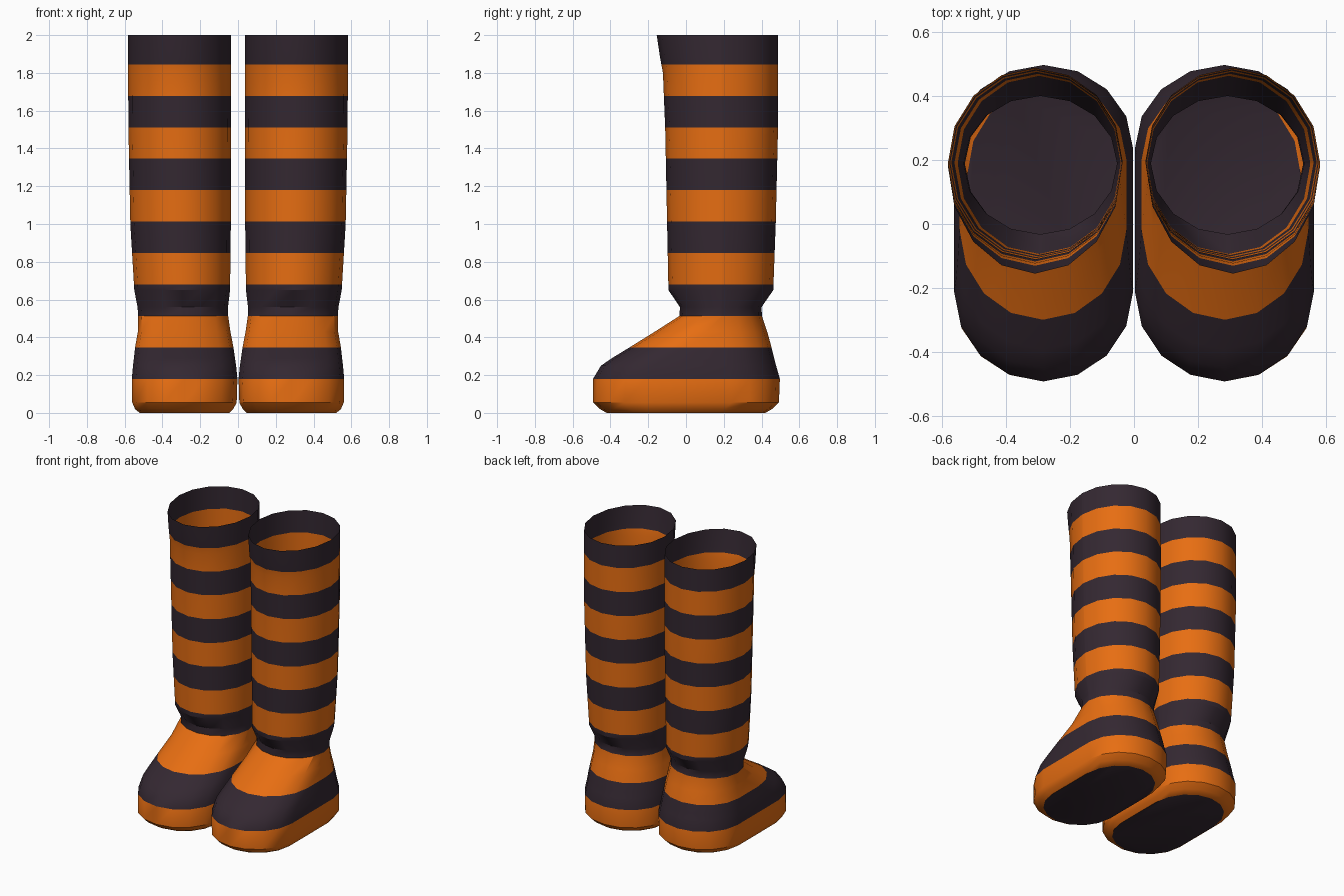
import bpy, bmesh, math

if "Cube" in bpy.data.objects:
    bpy.data.objects.remove(bpy.data.objects["Cube"])

STEP, OFFSET, N = 0.1665, 0.0135, 8   # stripe height, stripe start, segments per half ring


def make_material(name, color):
    m = bpy.data.materials.new(name)
    m.diffuse_color = (*color, 1)
    m.use_nodes = True
    m.node_tree.nodes["Principled BSDF"].inputs["Base Color"].default_value = m.diffuse_color
    return m


orange = make_material("orange", (0.80, 0.155, 0.006))
dark = make_material("dark plum", (0.034, 0.021, 0.031))

# Boot profile: z, inner x, outer x, front y, back y, front radius, back radius
PROFILE = [
    (0.005, 0.045, 0.520, -0.42, 0.42, 0.24, 0.26),
    (0.020, 0.025, 0.545, -0.455, 0.455, 0.25, 0.25),
    (0.055, 0.007, 0.560, -0.492, 0.492, 0.27, 0.25),
    (0.180, 0.003, 0.562, -0.492, 0.497, 0.28, 0.26),
    (0.250, 0.010, 0.556, -0.450, 0.477, 0.28, 0.26),
    (0.290, 0.016, 0.551, -0.392, 0.467, 0.28, 0.25),
    (0.346, 0.024, 0.545, -0.300, 0.453, 0.28, 0.25),
    (0.430, 0.040, 0.530, -0.165, 0.430, 0.27, 0.23),
    (0.512, 0.052, 0.528, -0.035, 0.402, 0.22, 0.21),
    (0.560, 0.053, 0.532, -0.032, 0.400, 0.22, 0.21),
    (0.650, 0.042, 0.549, -0.093, 0.462, 0.28, 0.27),
    (1.000, 0.038, 0.570, -0.100, 0.475, 0.29, 0.28),
    (1.500, 0.036, 0.580, -0.110, 0.487, 0.30, 0.29),
    (1.800, 0.037, 0.582, -0.122, 0.488, 0.31, 0.30),
    (1.880, 0.037, 0.582, -0.137, 0.488, 0.32, 0.30),
    (2.000, 0.037, 0.582, -0.155, 0.488, 0.34, 0.30),
]


def section(z):
    """Profile values at height z."""
    for a, b in zip(PROFILE, PROFILE[1:]):
        if z <= b[0]:
            t = (z - a[0]) / (b[0] - a[0])
            return [p + (q - p) * t for p, q in zip(a, b)][1:]


def ring(z):
    """Oval outline made from a front and a back half ellipse."""
    x0, x1, y0, y1, rf, rb = section(z)
    cx, w = (x0 + x1) / 2, (x1 - x0) / 2
    pts = []
    for cy, r, start in ((y1 - rb, rb, 0), (y0 + rf, rf, math.pi)):
        for i in range(N + 1):
            a = start + math.pi * i / N
            pts.append((cx + w * math.cos(a), cy + r * math.sin(a), z))
    return pts


def build_boot(name, side):
    # Rings at every profile height and stripe edge
    heights = [p[0] for p in PROFILE]
    for k in range(1, 12):
        edge = OFFSET + k * STEP
        near = [h for h in heights if abs(h - edge) < 0.006]
        for h in near:
            heights.remove(h)
        heights.append(edge)
    heights.sort()
    bm = bmesh.new()
    rings = [[bm.verts.new((side * x, y, z)) for x, y, z in ring(h)] for h in heights]
    # Striped walls, open at the top
    for lo, hi, za, zb in zip(rings, rings[1:], heights, heights[1:]):
        stripe = math.floor(((za + zb) / 2 - OFFSET) / STEP)
        for i in range(len(lo)):
            j = (i + 1) % len(lo)
            quad = [lo[i], lo[j], hi[j], hi[i]]
            f = bm.faces.new(quad if side > 0 else quad[::-1])
            f.material_index = max(stripe, 0) % 2
    # Dark sole
    sole = bm.faces.new(rings[0][::-1] if side > 0 else rings[0])
    sole.material_index = 1
    # Drop the base exactly onto the ground
    for v in rings[0]:
        v.co.z = 0.0
    mesh = bpy.data.meshes.new(name)
    bm.to_mesh(mesh)
    bm.free()
    mesh.materials.append(orange)
    mesh.materials.append(dark)
    ob = bpy.data.objects.new(name, mesh)
    bpy.context.collection.objects.link(ob)
    bpy.ops.object.select_all(action='DESELECT')
    ob.select_set(True)
    bpy.context.view_layer.objects.active = ob
    bpy.ops.object.shade_smooth_by_angle(angle=math.radians(30))


build_boot("right_boot", 1)
build_boot("left_boot", -1)
